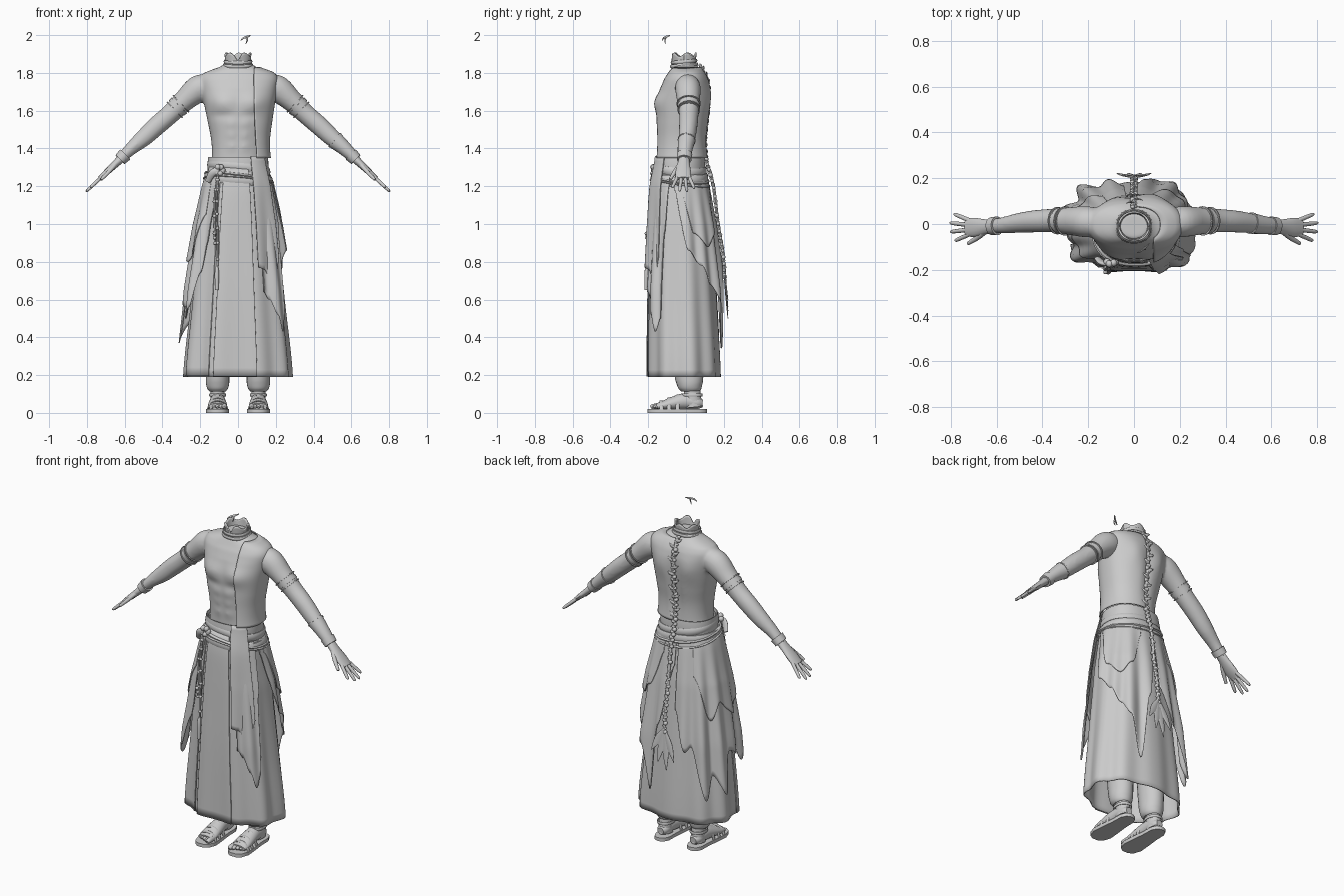
import bpy, bmesh, math, random
from mathutils import Vector

random.seed(4)
if "Cube" in bpy.data.objects:
    bpy.data.objects.remove(bpy.data.objects["Cube"], do_unlink=True)

grey = bpy.data.materials.new("plain grey")
grey.use_nodes = True
grey.diffuse_color = (.6, .6, .6, 1)
grey.node_tree.nodes["Principled BSDF"].inputs["Base Color"].default_value = (.6, .6, .6, 1)


# ---- helpers ----
def finish(name, bm, thickness=0):
    bmesh.ops.recalc_face_normals(bm, faces=bm.faces[:])
    mesh = bpy.data.meshes.new(name)
    bm.to_mesh(mesh)
    bm.free()
    obj = bpy.data.objects.new(name, mesh)
    bpy.context.collection.objects.link(obj)
    mesh.materials.append(grey)
    if thickness:
        solid = obj.modifiers.new("cloth thickness", 'SOLIDIFY')
        solid.thickness = thickness
        solid.offset = 0
    bpy.ops.object.select_all(action='DESELECT')
    obj.select_set(True)
    bpy.context.view_layer.objects.active = obj
    bpy.ops.object.shade_smooth_by_angle(angle=math.radians(45))
    return obj


def surface(name, point, nu, nv, loop_u=True, loop_v=False, caps=False, thickness=0):
    """Grid of faces over point(u, v) with u and v from 0 to 1."""
    bm = bmesh.new()
    cols = nu if loop_u else nu + 1
    rows = nv if loop_v else nv + 1
    grid = [[bm.verts.new(point(i / nu, j / nv)) for i in range(cols)] for j in range(rows)]
    for j in range(nv):
        for i in range(nu):
            k, m = (i + 1) % cols, (j + 1) % rows
            bm.faces.new((grid[j][i], grid[j][k], grid[m][k], grid[m][i]))
    if caps:
        bm.faces.new(grid[0][::-1])
        bm.faces.new(grid[-1])
    return finish(name, bm, thickness)


def sample(rows, t):
    """Smooth value at position t (in row counts) of a list of tuples."""
    last = len(rows) - 1
    t = min(max(t, 0), last)
    i = min(int(t), last - 1)
    f = t - i
    a, b, c, d = (rows[min(max(i + k, 0), last)] for k in (-1, 0, 1, 2))
    return [q + f / 2 * ((r - p) + f * ((2 * p - 5 * q + 4 * r - s) + f * (3 * (q - r) + s - p)))
            for p, q, r, s in zip(a, b, c, d)]


def keyed(rows, key):
    """Smooth row at a value of the first column, which rises."""
    for i in range(len(rows) - 1):
        if key <= rows[i + 1][0] or i == len(rows) - 2:
            return sample(rows, i + (key - rows[i][0]) / (rows[i + 1][0] - rows[i][0]))


def oval(rows, a, z, grow=0):
    """Point at angle a (0 is +x) on a body given as (z, half width, front, back)."""
    _, rx, front, back = keyed(rows, z)
    c, s = (math.copysign(abs(k) ** .87, k) for k in (math.cos(a), math.sin(a)))
    mid, ry = (front + back) / 2, (back - front) / 2
    return Vector(((rx + grow) * c, mid + (ry + grow) * s, z))


def tube(name, pts, n=16, steps=4, ref=(0, 1, 0)):
    """Closed limb through (x, y, z, radius along ref, other radius)."""
    ref = Vector(ref)
    last = len(pts) - 1

    def point(u, v):
        x, y, z, ra, rb = sample(pts, v * last)
        tangent = Vector(sample(pts, v * last + .05)[:3]) - Vector(sample(pts, v * last - .05)[:3])
        side = (ref - tangent * ref.dot(tangent) / tangent.length_squared).normalized()
        up = tangent.normalized().cross(side)
        a = u * math.tau
        return Vector((x, y, z)) + side * ra * math.cos(a) + up * rb * math.sin(a)
    return surface(name, point, n, steps * last, caps=True)


def beads(name, items):
    bm = bmesh.new()
    for pos, r in items:
        made = bmesh.ops.create_icosphere(bm, subdivisions=2, radius=r)
        bmesh.ops.translate(bm, verts=made["verts"], vec=pos)
    return finish(name, bm)


def bump(x, z, cx, cz, wx, wz):
    return math.exp(-((x - cx) / wx) ** 2 - ((z - cz) / wz) ** 2)


def ring(name, rows, z, h, thick, tilt=0, phase=0):
    """Band around a body, tilted up towards phase."""
    def point(u, v):
        a, b = u * math.tau, v * math.tau
        p = oval(rows, a, z + tilt * math.cos(a - phase), thick * (.6 + math.cos(b)))
        p.z += h * math.sin(b)
        return p
    return surface(name, point, 64, 10, loop_v=True)


def flip(rows, s):
    return [(r[0] * s,) + tuple(r[1:]) for r in rows]


# ---- torso with chest, belly and shoulder blade relief ----
BODY = [(1.26, .15, -.14, .085), (1.36, .138, -.14, .08), (1.45, .143, -.142, .083),
        (1.55, .162, -.148, .1), (1.64, .18, -.145, .112), (1.72, .195, -.128, .115),
        (1.77, .2, -.108, .105), (1.8, .18, -.09, .09), (1.82, .13, -.08, .075),
        (1.835, .088, -.07, .062), (1.86, .064, -.064, .05)]


def torso_point(a, z, grow=0, relief=1):
    p = oval(BODY, a, z, grow)
    x = abs(p.x)
    if math.sin(a) < 0:
        d = .018 * bump(x, z, .085, 1.645, .07, .05) - relief * .006 * bump(x, z, .08, 1.575, .07, .02)
        for row in (1.41, 1.47, 1.53):
            d += relief * .006 * bump(x, z, .035, row, .026, .026)
        p.y -= d * min(1, -math.sin(a) * 2)
    else:
        p.y += .01 * bump(x, z, .09, 1.67, .05, .07) - .012 * bump(x, z, 0, 1.55, .03, .18)
    return p


torso = surface("torso_and_arms", lambda u, v: torso_point(u * math.tau, 1.26 + .6 * v), 64, 60, caps=True)

# ---- arms and hands, both sides ----
ARM = [(.13, .005, 1.735, .055, .05), (.205, .01, 1.718, .068, .072), (.285, .013, 1.652, .06, .058),
       (.355, .015, 1.585, .052, .052), (.43, .012, 1.52, .049, .051), (.5, .005, 1.455, .044, .046),
       (.57, -.005, 1.395, .036, .034), (.63, -.01, 1.335, .03, .025)]
PALM = [(.615, -.01, 1.35, .027, .023), (.655, -.013, 1.312, .034, .019),
        (.7, -.015, 1.27, .042, .016), (.735, -.015, 1.24, .036, .011)]


def cuff(name, s, t0, t1, grow):
    rows = [sample(ARM, t0 + (t1 - t0) * k / 2) for k in range(3)]
    tube(name, flip([(*r[:3], r[3] + grow, r[4] + grow) for r in rows], s), 24, 2)


arms = []
for s, label in ((1, "left"), (-1, "right")):
    arms.append(tube(label + "_arm", flip(ARM, s), 24, 5))
    tube(label + "_palm", flip(PALM, s), 16)
    for k, length in enumerate((.06, .078, .08, .064)):
        base = Vector((.715, -.043 + k * .019, 1.255))
        way = Vector((length, (k - 1.5) * .018, -length * .93))
        tube(f"{label}_finger_{k + 1}", flip([(*(base + way * f), r, r) for f, r in
             ((0, .01), (.5, .0095), (1, .008), (1.12, .003))], s), 10, 3)
    tube(label + "_thumb", flip([(.65, -.03, 1.315, .014, .013), (.685, -.06, 1.275, .012, .011),
                                 (.725, -.085, 1.235, .008, .008)], s), 10)
    for k, (t, wide) in enumerate(((2.2, .06), (2.36, .22), (2.68, .06))):
        cuff(f"{label}_armband_{k + 1}", s, t, t + wide, .003 if k == 1 else .006)
    cuff(label + "_wristband", s, 6.4, 6.85, .008)
cuff("left_forearm_wrap", 1, 5.2, 6.5, .003)
cuff("left_wrap_edge", 1, 5.15, 5.23, .005)

# blend the arms into the shoulders
bpy.ops.object.select_all(action='DESELECT')
for part in arms + [torso]:
    part.select_set(True)
bpy.context.view_layer.objects.active = torso
bpy.ops.object.join()
torso.modifiers.clear()
remesh = torso.modifiers.new("blend", 'REMESH')
remesh.mode = 'VOXEL'
remesh.voxel_size = .008
remesh.use_smooth_shade = True
soften = torso.modifiers.new("soften", 'SMOOTH')
soften.factor = .5
soften.iterations = 8


# ---- one-shouldered vest ----
def vest_point(u, v):
    z = 1.35 + .478 * v
    rx = keyed(BODY, z)[1]
    start = -math.acos(min(.95, (.08 / rx) ** 1.15))
    a = start + u * (math.radians(88) - start)
    p = torso_point(a, z, .009 + .024 * (1 - v) ** 2, 0)
    return p


surface("vest", vest_point, 48, 40, loop_u=False, thickness=.006)


# ---- neck stump with a broken rim, and collar ----
def neck_point(u, v):
    a = u * math.tau
    rim = .052 + .01 * math.sin(a * 5 + .4) - .022 * math.exp(-((u - .75) / .03) ** 2)
    wide = .061 + .006 * v
    return Vector((wide * math.cos(a), -.01 + .93 * wide * math.sin(a), 1.845 + v * rim))


surface("neck", neck_point, 64, 5, loop_u=False, thickness=.008)
COLLAR = [(1.8, .075, -.08, .062), (1.9, .066, -.07, .05)]
ring("collar_lower", COLLAR, 1.84, .009, .005, .006, math.pi / 2)
ring("collar_upper", COLLAR, 1.86, .009, .004, .006, math.pi / 2)

# ---- long skirt ----
SKIRT = [(.19, .28, -.198, .176), (.6, .24, -.195, .156), (1, .203, -.184, .13),
         (1.2, .174, -.174, .108), (1.36, .142, -.148, .086)]


def skirt_point(a, z, grow=0, folds=9):
    drop = min(1, max(0, (1.3 - z) / 1.1))
    wave = .011 * drop * math.sin(folds * a) * (.5 + .5 * abs(math.cos(a)))
    return oval(SKIRT, a, z, grow + wave)


surface("skirt", lambda u, v: skirt_point(u * math.tau, .19 + 1.15 * v), 108, 30, thickness=.006)


def drape(name, top, hem, grow=.03, folds=14, depth=.012, base=.01):
    """Cloth sheet over the skirt; hem lists (angle in degrees, height)."""
    a0, a1 = hem[0][0], hem[-1][0]

    def point(u, v):
        deg = a0 + u * (a1 - a0)
        for (p, q), (r, w) in zip(hem, hem[1:]):
            if deg <= r:
                break
        f = min(1, (deg - p) / (r - p))
        low = q + (w - q) * f * f * (3 - 2 * f)
        z = top + (low - top) * v
        drop = min(1, (top - z) / .6)
        a = math.radians(deg)
        return skirt_point(a, z, base + grow * drop + depth * drop * math.sin(folds * a))
    return surface(name, point, 72, 24, loop_u=False, thickness=.005)


# straight front panels
drape("front_panel", 1.3, [(-113, .192), (-73, .192)], .002, 9, 0, .008)
drape("right_front_panel", 1.3, [(-160, .195), (-119, .195)], .002, 9, 0, .008)
# hanging sash end and cascading cloths on both sides
drape("sash_end", 1.36, [(-69, .77), (-60, .76), (-50, .71), (-40, .74), (-34, .82)], .008, 9, .005, .022)
drape("sash_cascade", 1.26, [(-62, .64), (-54, .6), (-46, .52), (-39, .43), (-31, .5), (-25, .95), (-18, 1.2)], .026)
drape("left_back_cascade", 1.26, [(-8, 1.18), (8, .86), (28, .78), (44, .68), (58, .6), (72, .34),
                                  (82, .75), (94, 1.1)], .034)
drape("left_upper_cloth", 1.26, [(0, 1.18), (18, .95), (42, .88), (60, .95), (76, 1.15)], .05)
drape("right_back_cascade", 1.26, [(98, .85), (112, .62), (120, .65), (137, .35), (150, .48), (166, .37),
                                   (178, .6), (192, .56), (206, .82)], .034)
drape("right_upper_cloth", 1.26, [(125, 1.05), (150, .8), (165, .9), (190, .8), (205, .86), (222, 1.05)], .05)
drape("right_front_cascade", 1.26, [(196, .6), (206, .5), (214, .56), (222, .74), (230, .9), (238, 1.12)], .036)

# ---- waist sash, cords and knot ----
ring("waist_sash", SKIRT, 1.3, .058, .006)
ring("sash_fold_upper", SKIRT, 1.295, .022, .009, .022, math.radians(210))
ring("sash_fold_lower", SKIRT, 1.24, .026, .01, .016, math.radians(160))
ring("belt_cord", SKIRT, 1.245, .008, .013, .03, math.radians(215))
ring("belt_cord_low", SKIRT, 1.225, .006, .013, .03, math.radians(235))
beads("knot", [(Vector((-.1 + .018 * math.cos(k), -.166 - .004 * (k % 3), 1.285 + .018 * math.sin(k))), .016)
               for k in range(7)])
tube("sash_knot_tail", [(-.1, -.175, 1.285, .01, .016), (-.135, -.172, 1.27, .01, .02),
                        (-.16, -.15, 1.225, .008, .015)])
for k, (x, low) in enumerate(((-.125, .95), (-.112, .66))):
    path = [(-.105, -.18, 1.27), (x, -.192, 1.12), (x + .004, -.2, .9), (x, -.21, low)]
    tube(f"hanging_cord_{k + 1}", [(*p, .005, .005) for p in path], 8)
    beads(f"cord_beads_{k + 1}", [(Vector(sample(path, 3 * j / 9)), .0095) for j in range(1, 10)])
tube("cord_tassel", [(-.112, -.208, .78, .005, .005), (-.112, -.21, .74, .01, .012),
                     (-.112, -.212, .65, .008, .009)], 10)

# ---- long braid with leaf ends down the back ----
BRAID = [(0, .075, 1.84), (0, .116, 1.74), (0, .116, 1.6), (0, .1, 1.45), (0, .11, 1.33),
         (0, .145, 1.2), (0, .17, 1), (0, .195, .85), (0, .205, .72)]
tube("braid_core", [(*p, .008, .009) for p in BRAID], 8)
beads("braid_strands", [(Vector(sample(BRAID, 8 * k / 68)) + Vector(((k % 2 - .5) * .012, 0, 0)),
                         random.uniform(.008, .013)) for k in range(69)])
for k in range(12):
    x, y, z = sample(BRAID, .3 + k * .3)
    s = 1 if k % 2 else -1
    tube(f"braid_leaf_{k + 1}", [(x, y + .006, z, .004, .006), (x + s * .018, y + .01, z + .008, .003, .009),
                                 (x + s * .036, y + .004, z + .02, .001, .001)], 8)
for k, (x, z) in enumerate(((-.075, .56), (-.025, .5), (.03, .54), (.075, .6))):
    tube(f"braid_tail_{k + 1}", [(0, .205, .74, .006, .006), (x * .5, .212, (.74 + z) / 2, .004, .022),
                                 (x, .222, z, .002, .002)], 10)

# ---- legs, feet and sandals ----
SOLE = [(-.203, .02), (-.185, .046), (-.14, .061), (-.08, .056), (0, .047), (.07, .045), (.1, .03), (.11, .01)]
ANKLE = [(.06, .041, -.02, .088), (.13, .039, -.015, .079)]
for s, label in ((1, "left"), (-1, "right")):
    c = .108 * s
    tube(label + "_trouser", [(c * .95, -.01, .75, .09, .085), (c, .01, .4, .085, .072), (c, .015, .22, .078, .063),
                              (c, .02, .16, .07, .062), (c, .024, .13, .06, .055), (c, .025, .115, .05, .044)], 24)
    tube(label + "_ankle", [(c, .03, .14, .043, .038), (c, .035, .08, .045, .037), (c, .04, .03, .05, .037)])
    tube(label + "_foot", [(c, .088, .05, .02, .02), (c, .06, .052, .035, .032), (c, 0, .062, .039, .042),
                           (c, -.06, .053, .046, .036), (c, -.12, .04, .051, .024), (c, -.155, .035, .046, .016)],
         20, 4, (1, 0, 0))
    for k in range(5):
        x = c + s * (-.036 + k * .0185)
        y = -.187 + k * .0085
        r = .0145 if k == 0 else .0105
        tube(f"{label}_toe_{k + 1}", [(x, -.13, .036, r, r), (x, y + .012, .034, r, r),
                                      (x, y, .029, r * .5, r * .5)], 10, 3, (1, 0, 0))
    # sole slab from its outline
    bm = bmesh.new()
    outline = [(c + w, y) for y, w in SOLE] + [(c - w, y) for y, w in SOLE[::-1]]
    face = bm.faces.new([bm.verts.new((x, y, 0)) for x, y in outline])
    up = bmesh.ops.extrude_face_region(bm, geom=[face])["geom"]
    bmesh.ops.translate(bm, verts=[g for g in up if isinstance(g, bmesh.types.BMVert)], vec=(0, 0, .02))
    finish(label + "_sole", bm)
    # straps arching over the foot and around the ankle
    for k, (y, w, h) in enumerate(((-.13, .053, .063), (-.09, .05, .078), (-.045, .045, .093))):
        tube(f"{label}_strap_{k + 1}", [(c - w, y, .018, .011, .004), (c - w * .72, y, h * .8, .011, .004),
             (c, y, h, .011, .004), (c + w * .72, y, h * .8, .011, .004), (c + w, y, .018, .011, .004)], 8)
    ring(label + "_ankle_strap", ANKLE, .095, .009, .003).location.x = c

# ---- loose curl floating above the neck ----
tube("floating_curl", [(.015, -.125, 1.972, .002, .002), (.03, -.118, 1.985, .004, .005),
                       (.05, -.102, 1.992, .004, .006), (.066, -.085, 1.998, .002, .002)], 8)
tube("floating_curl_tip", [(.046, -.106, 1.99, .004, .005), (.048, -.112, 1.97, .003, .004),
                           (.04, -.108, 1.952, .001, .001)], 8)
